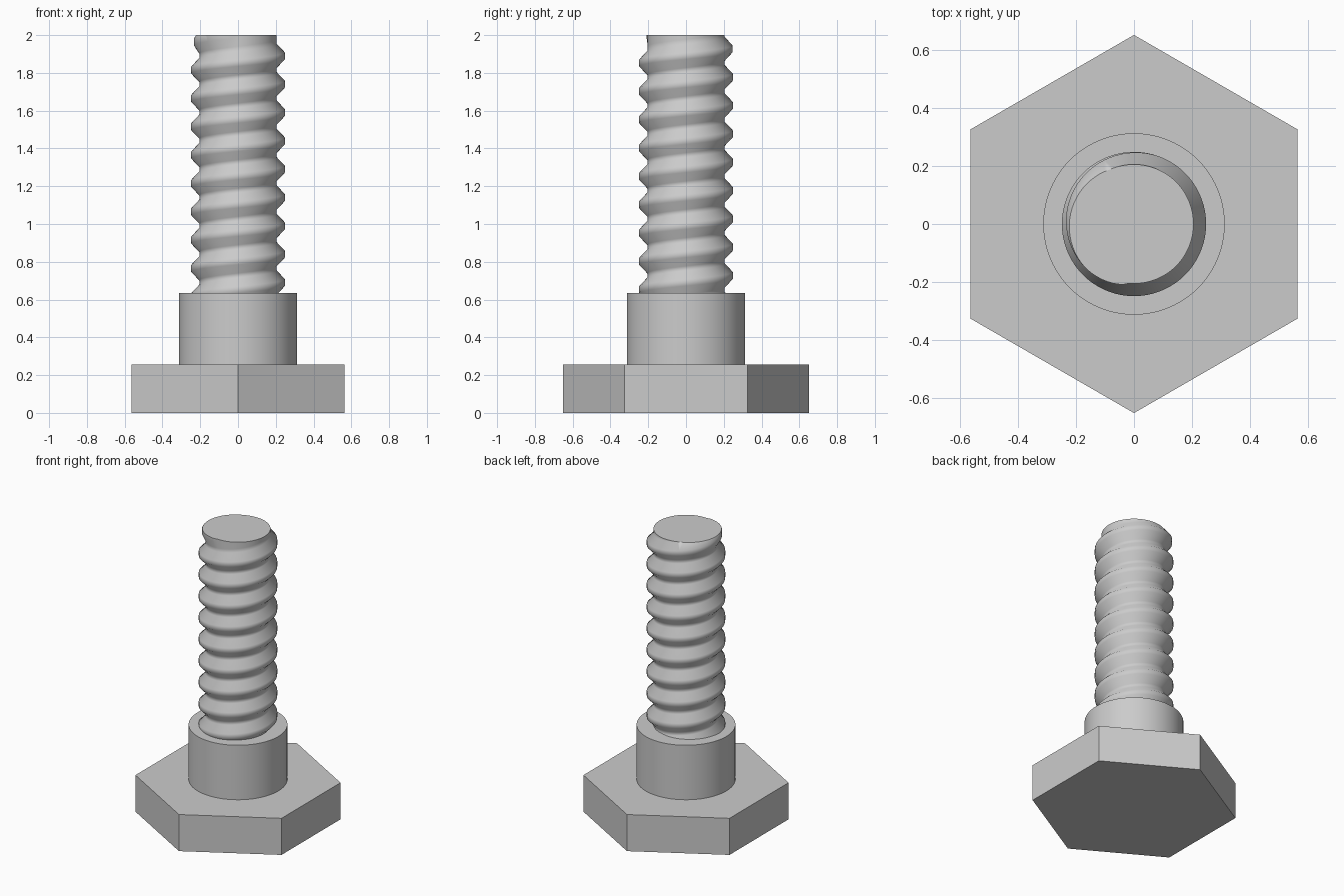
import bpy, bmesh, math

cube = bpy.data.objects.get("Cube")
if cube:
    bpy.data.objects.remove(cube, do_unlink=True)

steel = bpy.data.materials.new("grey_steel")
steel.use_nodes = True
grey = (0.6, 0.6, 0.6, 1)
steel.diffuse_color = grey
steel.node_tree.nodes["Principled BSDF"].inputs["Base Color"].default_value = grey


def finish(obj, name, angle):
    obj.name = name
    obj.data.materials.append(steel)
    bpy.ops.object.select_all(action="DESELECT")
    obj.select_set(True)
    bpy.context.view_layer.objects.active = obj
    bpy.ops.object.shade_smooth_by_angle(angle=math.radians(angle))


def prism(name, sides, radius, bottom, top, turn=0):
    bpy.ops.mesh.primitive_cylinder_add(
        vertices=sides, radius=radius, depth=top - bottom,
        location=(0, 0, (bottom + top) / 2), rotation=(0, 0, turn))
    finish(bpy.context.object, name, 30)


# Hexagonal head with corners along y, and the plain collar above it
HEAD_TOP, COLLAR_TOP, TOP = 0.255, 0.635, 2.0
prism("hex_head", 6, 0.65, 0, HEAD_TOP)
head = bpy.data.objects["hex_head"]
corner = head.data.vertices[0].co
head.rotation_euler.z = math.pi / 2 - math.atan2(corner.y, corner.x)
prism("collar", 96, 0.312, HEAD_TOP, COLLAR_TOP)

# Threaded shank: a right-handed sweep of one thread profile
PITCH, ROOT, DEPTH, STEPS, TURNS = 0.15, 0.205, 0.043, 72, 12
FIRST_CREST = 0.39          # crest height at +x on the first turn
FADE = 0.08                 # height over which the thread runs out
PROFILE = [(-0.0625, 0), (-0.0175, 1), (0.0175, 1), (0.0625, 0), (0.0875, 0)]

bm = bmesh.new()
previous = None
for i in range(STEPS * TURNS + 1):
    angle = math.tau * i / STEPS
    crest = FIRST_CREST + PITCH * i / STEPS
    fade = math.sqrt(max(0, min(1, (TOP - crest) / FADE)))
    row = []
    for dz, height in PROFILE:
        r = ROOT + DEPTH * height * fade
        row.append(bm.verts.new((r * math.cos(angle), r * math.sin(angle), crest + dz)))
    if previous:
        for k in range(len(row) - 1):
            bm.faces.new((previous[k], row[k], row[k + 1], previous[k + 1]))
    previous = row
bmesh.ops.remove_doubles(bm, verts=bm.verts, dist=0.0002)

# Trim the shank flat at the tip and just inside the collar
for z, direction in ((TOP, 1), (COLLAR_TOP - 0.05, -1)):
    bmesh.ops.bisect_plane(bm, geom=bm.verts[:] + bm.edges[:] + bm.faces[:],
                           plane_co=(0, 0, z), plane_no=(0, 0, direction), clear_outer=True)
    rim = [e for e in bm.edges if e.is_boundary and all(abs(v.co.z - z) < 0.0005 for v in e.verts)]
    bmesh.ops.holes_fill(bm, edges=rim, sides=0)
bmesh.ops.recalc_face_normals(bm, faces=bm.faces)
mesh = bpy.data.meshes.new("threaded_shank")
bm.to_mesh(mesh)
bm.free()
shank = bpy.data.objects.new("threaded_shank", mesh)
bpy.context.collection.objects.link(shank)
finish(shank, "threaded_shank", 50)
